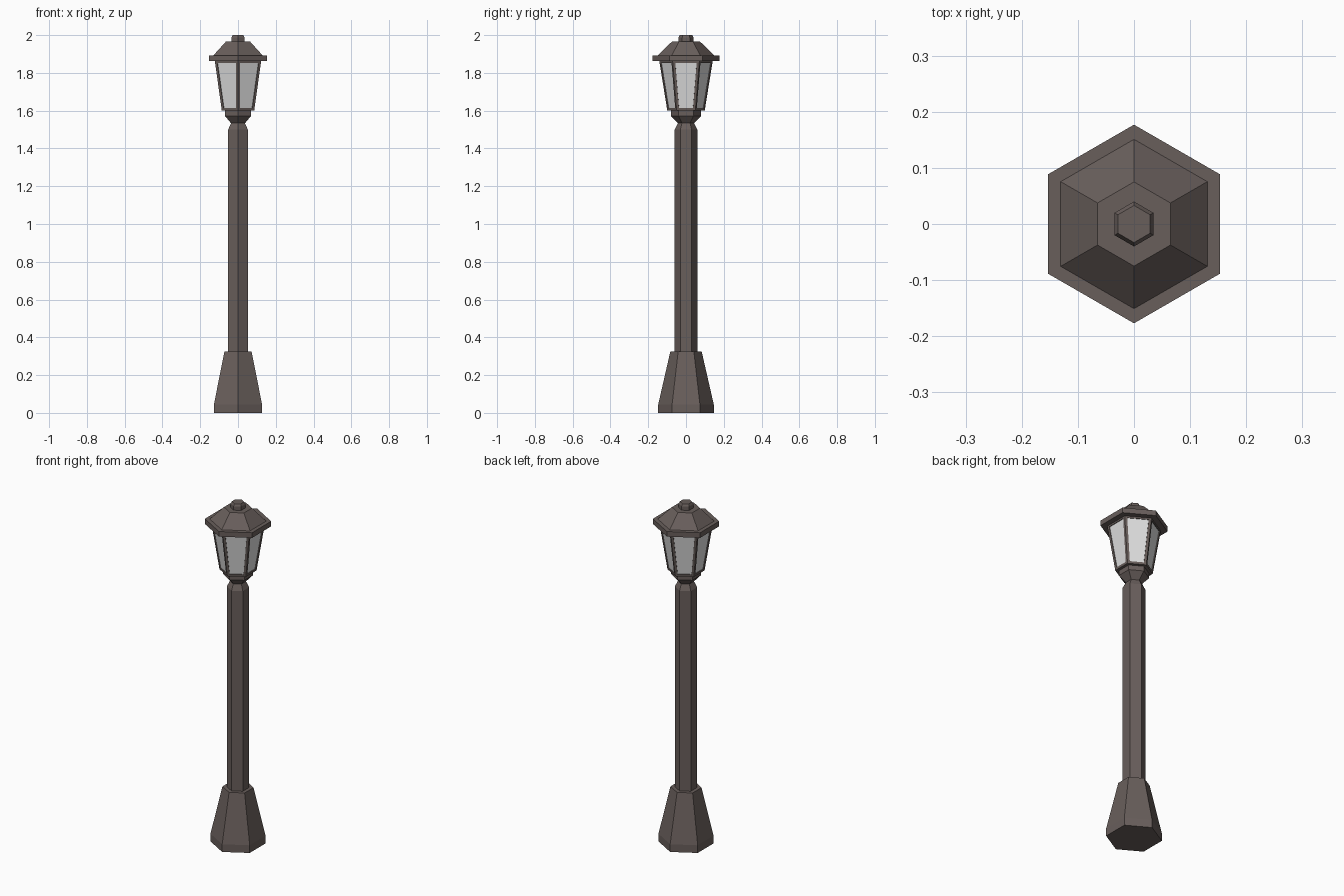
import bpy, bmesh, math

if "Cube" in bpy.data.objects:
    bpy.data.objects.remove(bpy.data.objects["Cube"])


def material(name, col):
    m = bpy.data.materials.new(name)
    m.diffuse_color = (*col, 1)
    m.use_nodes = True
    m.node_tree.nodes["Principled BSDF"].inputs["Base Color"].default_value = m.diffuse_color
    return m


METAL = material("brown metal", (0.140, 0.113, 0.105))
GLASS = material("pale glass", (0.74, 0.74, 0.74))


def hex_rings(name, profile, pane=None):
    """Stack hexagons (corner radius, z), corners on the y axis, with closed ends.
    pane = (frame width, depth) insets the side faces as glass."""
    bm = bmesh.new()
    rings = []
    for r, z in profile:
        rings.append([bm.verts.new((r * math.cos(math.radians(90 + 60 * i)),
                                    r * math.sin(math.radians(90 + 60 * i)), z))
                      for i in range(6)])
    sides = []
    for a, b in zip(rings, rings[1:]):
        for i in range(6):
            j = (i + 1) % 6
            sides.append(bm.faces.new((a[i], a[j], b[j], b[i])))
    bm.faces.new(rings[0][::-1])
    bm.faces.new(rings[-1])
    bm.normal_update()
    if pane:
        width, depth = pane
        bmesh.ops.inset_individual(bm, faces=sides, thickness=width, use_even_offset=True)
        bm.normal_update()
        # recess each pane with a small step
        bmesh.ops.inset_individual(bm, faces=sides, thickness=0.0005, depth=-depth)
        for f in sides:
            f.material_index = 1
    me = bpy.data.meshes.new(name)
    bm.to_mesh(me)
    bm.free()
    me.materials.append(METAL)
    me.materials.append(GLASS)
    ob = bpy.data.objects.new(name, me)
    bpy.context.collection.objects.link(ob)
    return ob


# Foot and post
hex_rings("base", [(0.147, 0), (0.147, 0.045), (0.083, 0.325)])
hex_rings("post", [(0.06, 0.32), (0.06, 1.50), (0.042, 1.535)])

# Cup under the lantern
hex_rings("lantern_cup", [(0.042, 1.533), (0.08, 1.572), (0.08, 1.603)])

# Lantern body: frame with recessed glass panes
hex_rings("lantern_body", [(0.099, 1.60), (0.142, 1.866)], pane=(0.013, 0.004))

# Roof: rim, sloping cap and finial
hex_rings("roof_rim", [(0.177, 1.862), (0.177, 1.892)])
hex_rings("roof_cap", [(0.153, 1.89), (0.075, 1.965)])
hex_rings("finial", [(0.04, 1.96), (0.04, 1.988), (0.033, 2.0)])
